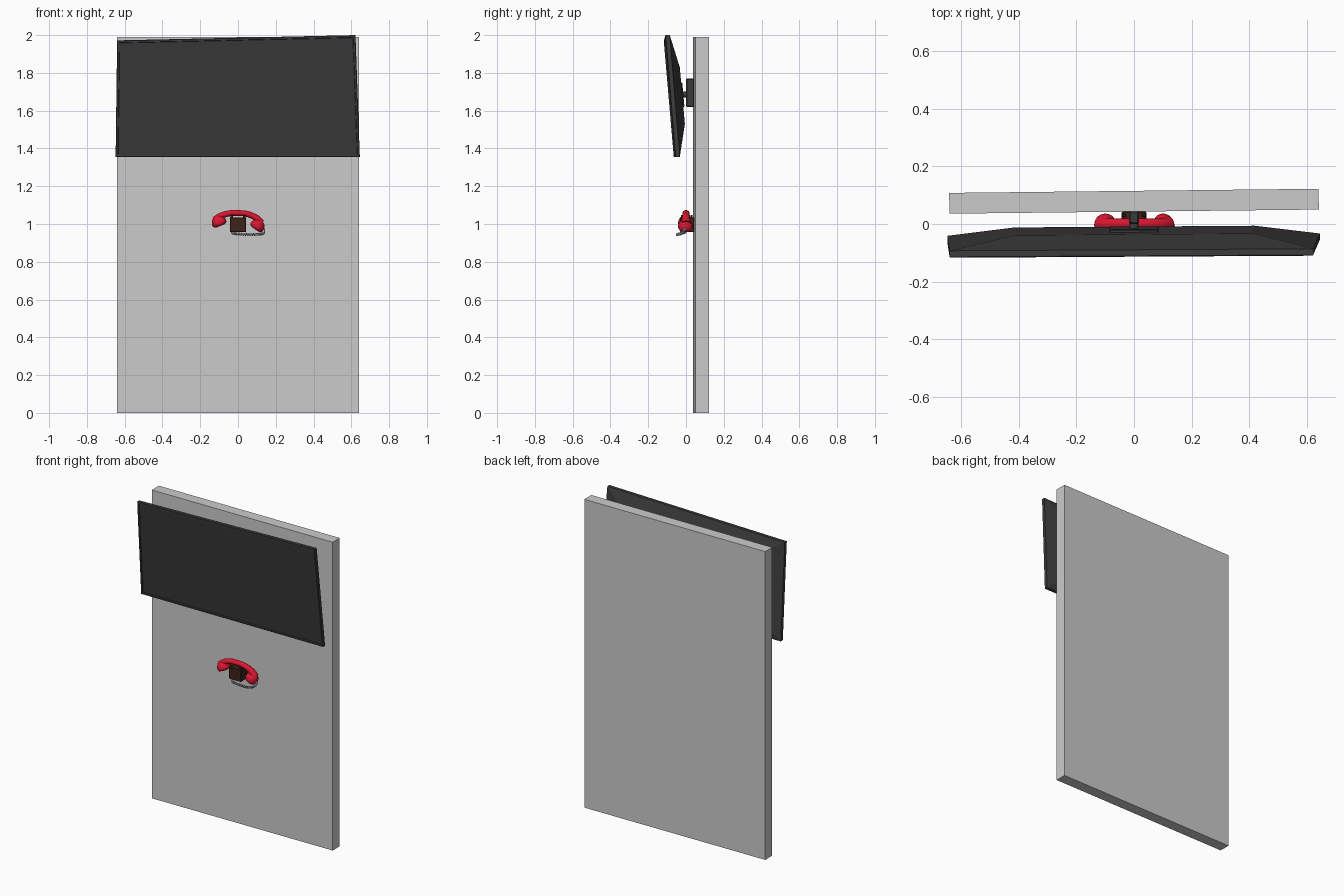
import bpy, bmesh, math
from mathutils import Vector, Matrix

if "Cube" in bpy.data.objects:
    bpy.data.objects.remove(bpy.data.objects["Cube"])


def material(name, rgb):
    m = bpy.data.materials.new(name)
    m.diffuse_color = (*rgb, 1)
    m.use_nodes = True
    m.node_tree.nodes["Principled BSDF"].inputs["Base Color"].default_value = m.diffuse_color
    return m


BLACK = material("black_plastic", (0.045, 0.045, 0.045))
SCREEN = material("screen_dark", (0.04, 0.04, 0.04))
RED = material("red_plastic", (0.7, 0.008, 0.03))
BROWN = material("brown_plastic", (0.05, 0.017, 0.01))


def finish(bm, name, mats=(), smooth=None):
    bmesh.ops.recalc_face_normals(bm, faces=bm.faces)
    me = bpy.data.meshes.new(name)
    bm.to_mesh(me)
    bm.free()
    ob = bpy.data.objects.new(name, me)
    bpy.context.collection.objects.link(ob)
    for m in mats:
        me.materials.append(m)
    if smooth:
        bpy.ops.object.select_all(action='DESELECT')
        bpy.context.view_layer.objects.active = ob
        ob.select_set(True)
        bpy.ops.object.shade_smooth_by_angle(angle=math.radians(smooth))
    return ob


def box(name, center, size, mats=(), rot=(0, 0, 0), bevel=0):
    bm = bmesh.new()
    bmesh.ops.create_cube(bm, size=1, matrix=Matrix.Diagonal((*size, 1)))
    if bevel:
        bmesh.ops.bevel(bm, geom=bm.edges[:], offset=bevel, segments=1, affect='EDGES')
    ob = finish(bm, name, mats)
    ob.location, ob.rotation_euler = center, rot
    return ob


def loft(bm, rings, cap=True):
    vs = [[bm.verts.new(p) for p in r] for r in rings]
    n = len(vs[0])
    for a, b in zip(vs, vs[1:]):
        for i in range(n):
            bm.faces.new((a[i], a[(i + 1) % n], b[(i + 1) % n], b[i]))
    if cap:
        return bm.faces.new(vs[0]), bm.faces.new(vs[-1])


def tube(path, radii, sides, squash=1.0):
    """Rings around a path; squash widens them along the side direction."""
    rings = []
    for i, p in enumerate(path):
        t = (path[min(i + 1, len(path) - 1)] - path[max(i - 1, 0)]).normalized()
        side = t.cross(Vector((0, 0, 1)))
        side = side.normalized() if side.length > 1e-4 else Vector((0, 1, 0))
        up = side.cross(t)
        rings.append([p + radii[i] * (math.cos(a) * squash * side + math.sin(a) * up)
                      for a in (2 * math.pi * k / sides for k in range(sides))])
    return rings


def smooth_path(pts, steps):
    """Catmull-Rom through the given points."""
    pts = [Vector(p) for p in pts]
    q = [2 * pts[0] - pts[1]] + pts + [2 * pts[-1] - pts[-2]]
    out = []
    for i in range(1, len(q) - 2):
        a, b, c, d = q[i - 1:i + 3]
        for s in range(steps):
            t = s / steps
            out.append(0.5 * (2 * b + (c - a) * t + (2 * a - 5 * b + 4 * c - d) * t * t
                              + (3 * b - a - 3 * c + d) * t ** 3))
    return out + [pts[-1]]


# Wall panel, turned very slightly
box("wall_panel", (0, 0.079, 0.995), (1.282, 0.072, 1.99), rot=(0, 0, math.radians(0.64)))

# Television: slightly skewed front frame, tapering to a smaller back
front = [Vector(p) for p in ((-0.648, -0.065, 1.355), (0.645, -0.057, 1.355),
                             (0.622, -0.110, 2.0), (-0.640, -0.117, 1.972))]
back = [Vector(p) for p in ((-0.415, -0.012, 1.53), (0.418, -0.006, 1.53),
                            (0.410, -0.033, 1.83), (-0.410, -0.039, 1.83))]
mid = sum(front, Vector()) / 4


def inset(quad, d, dy):
    return [Vector((p.x - math.copysign(d, p.x), p.y + dy,
                    p.z - math.copysign(d, p.z - mid.z))) for p in quad]


rim_back = inset(front, 0, 0.024)
bm = bmesh.new()
glass, _ = loft(bm, [inset(front, 0.014, 0.004), inset(front, 0.012, 0.0),
                     inset(front, 0.003, 0.0), inset(front, 0, 0.003), rim_back, back])
glass.material_index = 1
finish(bm, "television", (BLACK, SCREEN))

# Television wall mount
tilt = (0.09, 0, 0)
box("mount_screen_plate", (0, -0.020, 1.685), (0.17, 0.012, 0.13), (BLACK,), tilt, 0.003)
box("mount_wall_plate", (0, 0.022, 1.695), (0.036, 0.044, 0.15), (BLACK,), bevel=0.005)
bm = bmesh.new()
bmesh.ops.create_cone(bm, cap_ends=True, segments=12, radius1=0.016, radius2=0.016, depth=0.05,
                      matrix=Matrix.Translation((0, -0.002, 1.685)) @ Matrix.Rotation(math.pi / 2, 4, 'X'))
finish(bm, "mount_pivot", (BLACK,), 40)

# Telephone cradle with two pairs of rest prongs
box("phone_cradle", (0, 0.006, 0.996), (0.086, 0.074, 0.078), (BROWN,), bevel=0.003)
for sx in (-1, 1):
    for sy in (-1, 1):
        box("cradle_prong", (sx * 0.034, 0.004 + sy * 0.026, 1.040), (0.014, 0.01, 0.016),
            (BROWN,), bevel=0.002)

# Handset grip: arched tube, thicker toward the ends
grip = smooth_path([(-0.122, 0, 1.018), (-0.095, 0, 1.041), (-0.05, 0, 1.056), (0, 0, 1.058),
                    (0.05, 0, 1.053), (0.097, 0, 1.032), (0.122, 0, 1.004)], 4)
n = len(grip) - 1
radii = [0.0155 + 0.006 * abs(2 * i / n - 1) ** 3 for i in range(n + 1)]
bm = bmesh.new()
loft(bm, tube(grip, radii, 16, 1.2))
finish(bm, "handset_grip", (RED,), 50)

# Ear and mouth cups: turned domes facing down and inward
profile = [(0.012, 0.029), (0.024, 0.023), (0.034, 0.010), (0.039, -0.004),
           (0.039, -0.014), (0.034, -0.023), (0.020, -0.027)]
for name, x, z, ang in (("handset_ear_cup", -0.103, 1.015, 22), ("handset_mouth_cup", 0.106, 0.994, -35)):
    bm = bmesh.new()
    loft(bm, [[(r * math.cos(a), r * math.sin(a), h)
               for a in (2 * math.pi * k / 24 for k in range(24))] for r, h in profile])
    bm.transform(Matrix.Translation((x, -0.003, z)) @ Matrix.Rotation(math.radians(-ang), 4, 'Y'))
    finish(bm, name, (RED,), 50)

# Coiled cord from the cradle base round to the mouth cup
core = smooth_path([(-0.03, -0.005, 0.955), (-0.015, -0.034, 0.948), (0.04, -0.044, 0.945),
                    (0.10, -0.044, 0.945), (0.132, -0.022, 0.951), (0.134, -0.004, 0.972),
                    (0.122, 0, 0.99)], 60)
coil = []
for i, p in enumerate(core):
    t = (core[min(i + 1, len(core) - 1)] - core[max(i - 1, 0)]).normalized()
    u = t.cross(Vector((0.1, 0.3, 1))).normalized()
    a = 2 * math.pi * i / 9
    coil.append(p + 0.006 * (math.cos(a) * u + math.sin(a) * t.cross(u)))
cu = bpy.data.curves.new("phone_cord", 'CURVE')
cu.dimensions = '3D'
cu.bevel_depth, cu.bevel_resolution, cu.use_fill_caps = 0.0022, 1, True
sp = cu.splines.new('POLY')
sp.points.add(len(coil) - 1)
for pt, p in zip(sp.points, coil):
    pt.co = (*p, 1)
bpy.context.collection.objects.link(bpy.data.objects.new("phone_cord", cu))
